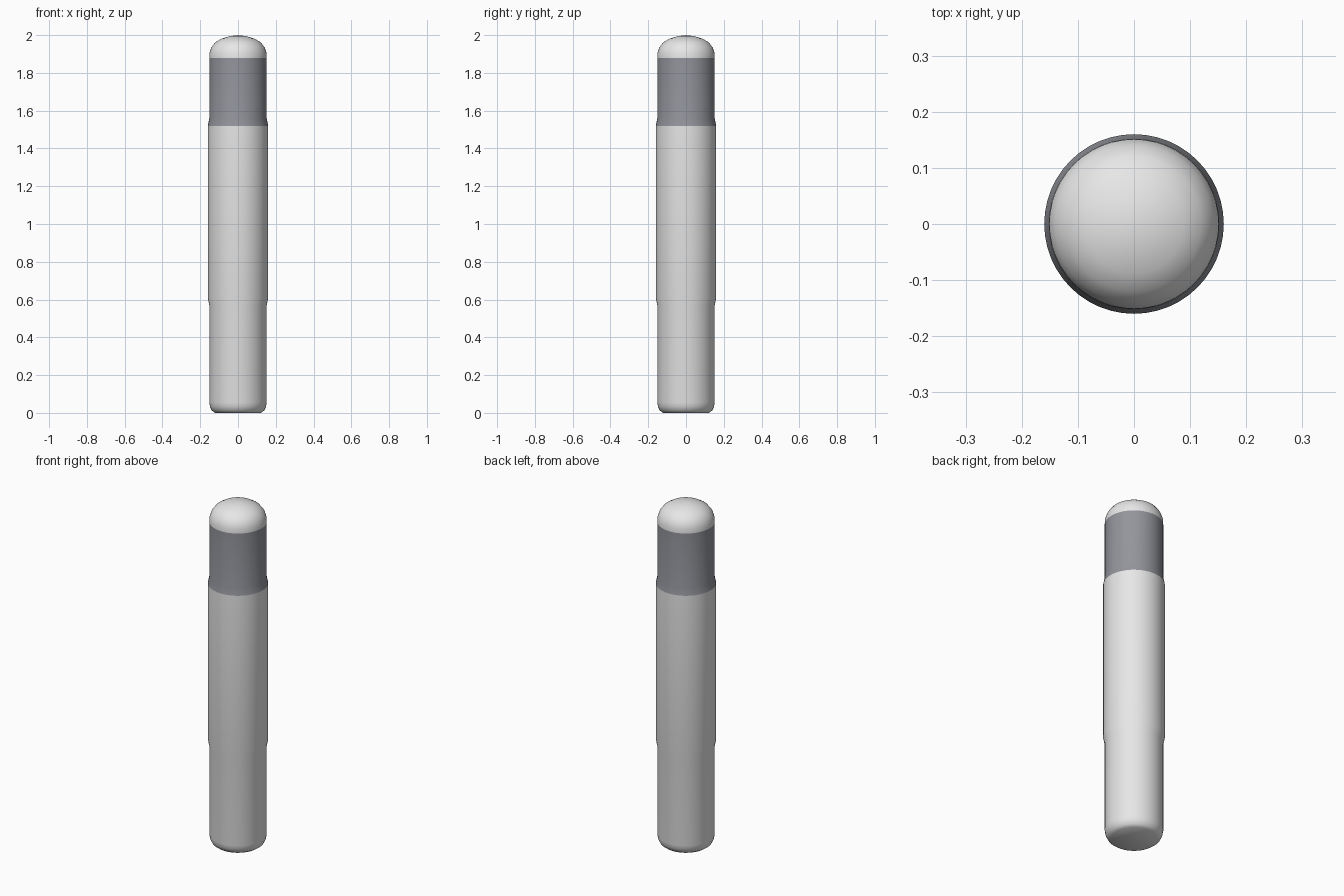
import bpy, bmesh, math

if "Cube" in bpy.data.objects:
    bpy.data.objects.remove(bpy.data.objects["Cube"])

SIDES = 48


def material(name, rgb):
    m = bpy.data.materials.new(name)
    m.diffuse_color = (*rgb, 1)
    m.use_nodes = True
    m.node_tree.nodes["Principled BSDF"].inputs["Base Color"].default_value = m.diffuse_color
    return m


def lathe(name, profile, mat):
    """Revolve (radius, z) points, listed bottom to top, around the z axis."""
    bm = bmesh.new()
    verts = [bm.verts.new((r, 0, z)) for r, z in profile]
    edges = [bm.edges.new(pair) for pair in zip(verts, verts[1:])]
    bmesh.ops.spin(bm, geom=verts + edges, cent=(0, 0, 0), axis=(0, 0, 1),
                   angle=math.tau, steps=SIDES)
    bmesh.ops.remove_doubles(bm, verts=bm.verts, dist=1e-5)
    bmesh.ops.recalc_face_normals(bm, faces=bm.faces)
    # An open shell may come out inverted, so test a face's outward direction
    face = max(bm.faces, key=lambda f: f.calc_area())
    c = face.calc_center_median()
    if face.normal.x * c.x + face.normal.y * c.y < 0:
        bmesh.ops.reverse_faces(bm, faces=bm.faces)
    mesh = bpy.data.meshes.new(name)
    bm.to_mesh(mesh)
    bm.free()
    mesh.materials.append(mat)
    ob = bpy.data.objects.new(name, mesh)
    bpy.context.collection.objects.link(ob)
    bpy.ops.object.select_all(action='DESELECT')
    ob.select_set(True)
    bpy.context.view_layer.objects.active = ob
    bpy.ops.object.shade_smooth_by_angle(angle=math.radians(40))
    return ob


light = material("light_grey", (0.8, 0.8, 0.8))
slate = material("slate_grey", (0.29, 0.30, 0.33))

# Main tube: flat foot, rounded lower edge, slightly wider sleeve
lathe("body", [(0, 0), (0.122, 0), (0.138, 0.012), (0.148, 0.032), (0.152, 0.055),
               (0.152, 0.57), (0.16, 0.61), (0.16, 1.52)], light)

# Dark collar that steps in from the sleeve
lathe("collar", [(0.16, 1.52), (0.152, 1.56), (0.152, 1.88)], slate)

# Domed end
lathe("dome", [(0.152, 1.88), (0.151, 1.905), (0.141, 1.935), (0.12, 1.962),
               (0.088, 1.981), (0.045, 1.994), (0, 2.0)], light)
